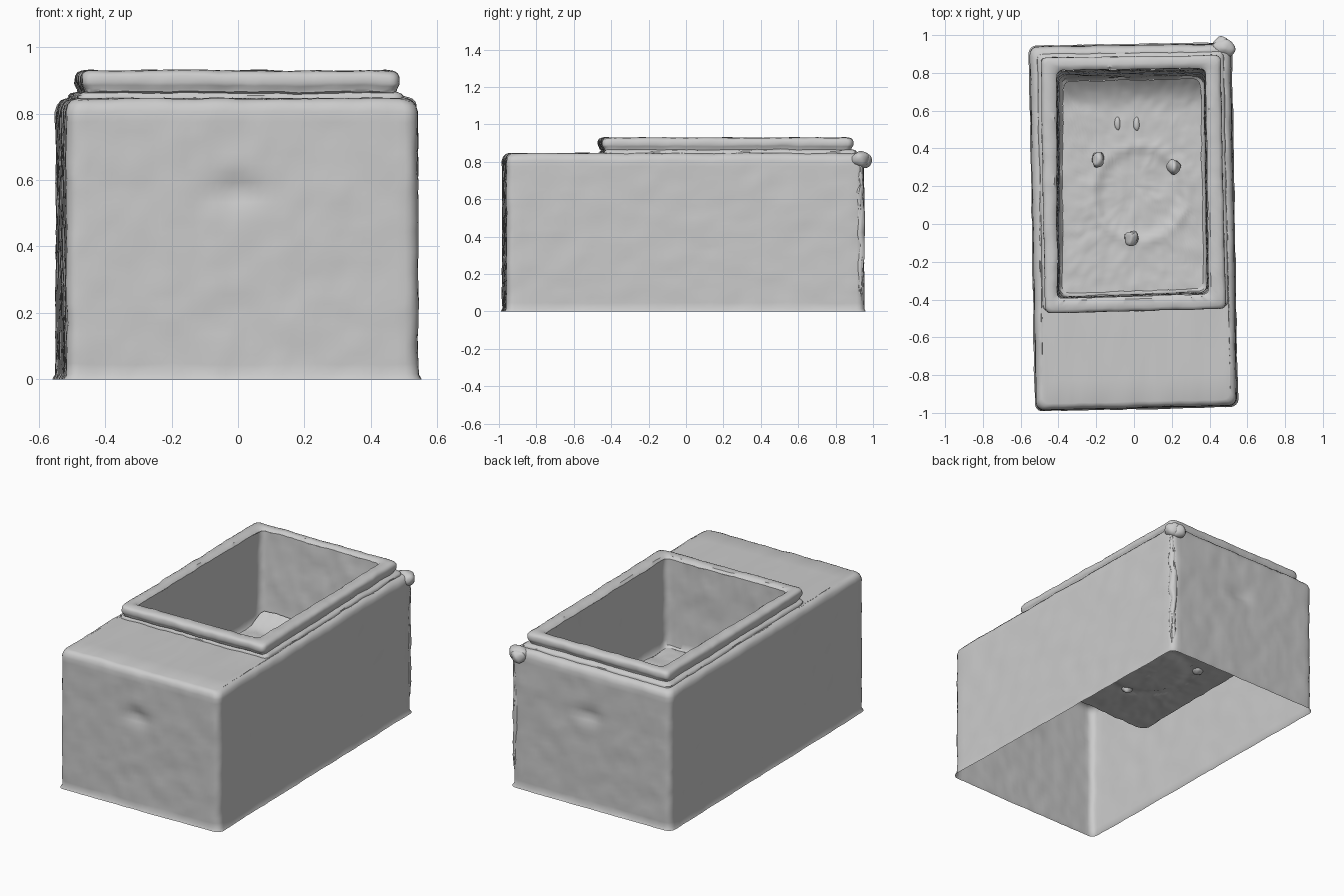
import bpy, bmesh, math
from mathutils import Vector, noise

if "Cube" in bpy.data.objects:
    bpy.data.objects.remove(bpy.data.objects["Cube"])

stone = bpy.data.materials.new("plain grey")
stone.use_nodes = True
GREY = (0.6, 0.6, 0.6, 1)
stone.diffuse_color = GREY
stone.node_tree.nodes["Principled BSDF"].inputs["Base Color"].default_value = GREY

# Slightly skewed plans, corners counterclockwise from the front
BODY = [(-.517, -.985), (.543, -.96), (.51, .953), (-.55, .938)]
BASE = [(-.482, -.462), (.498, -.438), (.474, .912), (-.512, .9)]
RIM = [(-.472, -.475), (.487, -.45), (.458, .895), (-.495, .883)]
LIP = [(-.405, -.395), (.395, -.37), (.378, .825), (-.41, .815)]
FLOOR = [(-.39, -.38), (.38, -.355), (.365, .78), (-.39, .77)]


def sign(value):
    return math.copysign(1, value)


def ring(plan, z, inset=0, radius=.04, side=40, arc=5):
    """Rounded four-sided outline, moved inward by inset."""
    c = [Vector(p) for p in plan]
    mid = sum(c, Vector((0, 0))) / 4
    c = [Vector((p.x - inset * sign(p.x - mid.x),
                 p.y - inset * sign(p.y - mid.y))) for p in c]
    pts = []
    for i in range(4):
        p, nxt, prev = c[i], c[(i + 1) % 4], c[i - 1]
        u, v = (nxt - p).normalized(), (prev - p).normalized()
        centre = p + (u + v) * radius
        for k in range(arc):
            a = math.pi / 2 * k / (arc - 1)
            pts.append(centre - v * radius * math.sin(a) - u * radius * math.cos(a))
        start = p + u * radius
        end = nxt - u * radius
        pts += [start.lerp(end, k / side) for k in range(1, side)]
    return [Vector((p.x, p.y, z)) for p in pts]


def between(a, b, steps):
    """Rings spaced evenly from a to b, without b."""
    return [[p.lerp(q, s / steps) for p, q in zip(a, b)] for s in range(steps)]


def roughen(p, amount):
    return p + noise.noise_vector(p * 9) * amount + noise.noise_vector(p * 24) * amount * .7


def finish(name, bm, angle=40):
    mesh = bpy.data.meshes.new(name)
    bm.to_mesh(mesh)
    bm.free()
    ob = bpy.data.objects.new(name, mesh)
    bpy.context.collection.objects.link(ob)
    mesh.materials.append(stone)
    bpy.ops.object.select_all(action='DESELECT')
    ob.select_set(True)
    bpy.context.view_layer.objects.active = ob
    bpy.ops.object.shade_smooth_by_angle(angle=math.radians(angle))


def loft(name, rings, rough=.004, shape=None, cap=False):
    bm = bmesh.new()
    rows = []
    for r in rings:
        row = []
        for p in r:
            q = roughen(p, rough)
            if p.z < .001:
                q.z = 0
            row.append(bm.verts.new(shape(q) if shape else q))
        rows.append(row)
    n = len(rows[0])
    for a, b in zip(rows, rows[1:]):
        for i in range(n):
            j = (i + 1) % n
            bm.faces.new((a[i], a[j], b[j], b[i]))
    if cap:
        bm.faces.new(rows[-1])
    finish(name, bm)


def lump(name, at, size, rough, detail=3):
    """Rough rounded blob."""
    bm = bmesh.new()
    bmesh.ops.create_icosphere(bm, subdivisions=detail, radius=1)
    for v in bm.verts:
        p = Vector([a + s * c for a, s, c in zip(at, size, v.co)])
        v.co = roughen(p, rough)
    finish(name, bm)


def wall_dents(p):
    """Shallow hollow in both end walls."""
    if abs(p.y) > .9 and p.z < .75:
        hollow = math.exp(-(p.x / .08) ** 2 - ((p.z - .565) / .035) ** 2)
        p.y -= .018 * hollow * sign(p.y)
    return p


# Open-bottomed outer shell with rounded shoulders and the flat deck
foot, foot_top = ring(BODY, 0, -.008), ring(BODY, .015)
shoulder = ring(BODY, .805)
base_foot = ring(BASE, .846, 0, .03)
curve = [ring(BODY, z, i) for z, i in ((.826, .006), (.84, .018), (.845, .032))]
loft("outer_shell", [foot] + between(foot_top, shoulder, 26) + [shoulder] + curve[:2]
     + between(curve[2], base_foot, 4) + [base_foot], .004, wall_dents)

# Stepped rim: low base band, shallow groove, then the overhanging lip
band = [ring(BASE, z, i, .03) for z, i in ((.846, 0), (.854, .001), (.861, .008))]
steps = ((.866, .012), (.874, .01), (.884, .004), (.892, .001), (.912, .002),
         (.922, .008), (.928, .02), (.93, .04))
lip = ring(LIP, .915, 0, .03)
loft("rim", band + [ring(RIM, z, i, .03) for z, i in steps]
     + [ring(LIP, .928, -.014, .03), lip], .004)

# Nearly upright basin walls with a soft bend into the floor
low = ring(FLOOR, .43, -.004)
edge = ring(FLOOR, .388, .012)
loft("basin_walls", between(lip, low, 14) + [low, ring(FLOOR, .4), edge], .005)


def floor_relief(p):
    """Round shallow seat with a soft edge, and a slump along the back."""
    d = math.hypot(p.x - .03, p.y - .16)
    p.z += .009 * math.exp(-((d - .25) / .03) ** 2) - .009 / (1 + math.exp((d - .22) / .01))
    p.z += .08 * (max(0, p.y - .6) / .17) ** 2
    return p


centre = [Vector((0, .2, .388)).lerp(p, .02) for p in edge]
loft("basin_floor", between(edge, centre, 24) + [centre], .006, floor_relief, cap=True)

# Three small pegs standing on the floor
for side, (x, y) in (("left", (.21, .3)), ("right", (-.19, .34)), ("front", (-.015, -.07))):
    lump(side + "_peg", (x, y, .42), (.034, .042, .055), .016)

# Two faint scars on the floor behind the seat
for side, x in (("left", .015), ("right", -.085)):
    lump(side + "_floor_scar", (x, .53, .383), (.018, .04, .014), .006, 2)

# Broken lump at the back corner and the rough seam running down from it
lump("corner_lump", (.474, .928, .812), (.058, .05, .04), .012)
lump("corner_spur", (.462, .955, .806), (.04, .042, .034), .012)
lump("corner_seam", (.491, .932, .42), (.022, .022, .41), .012, 4)
